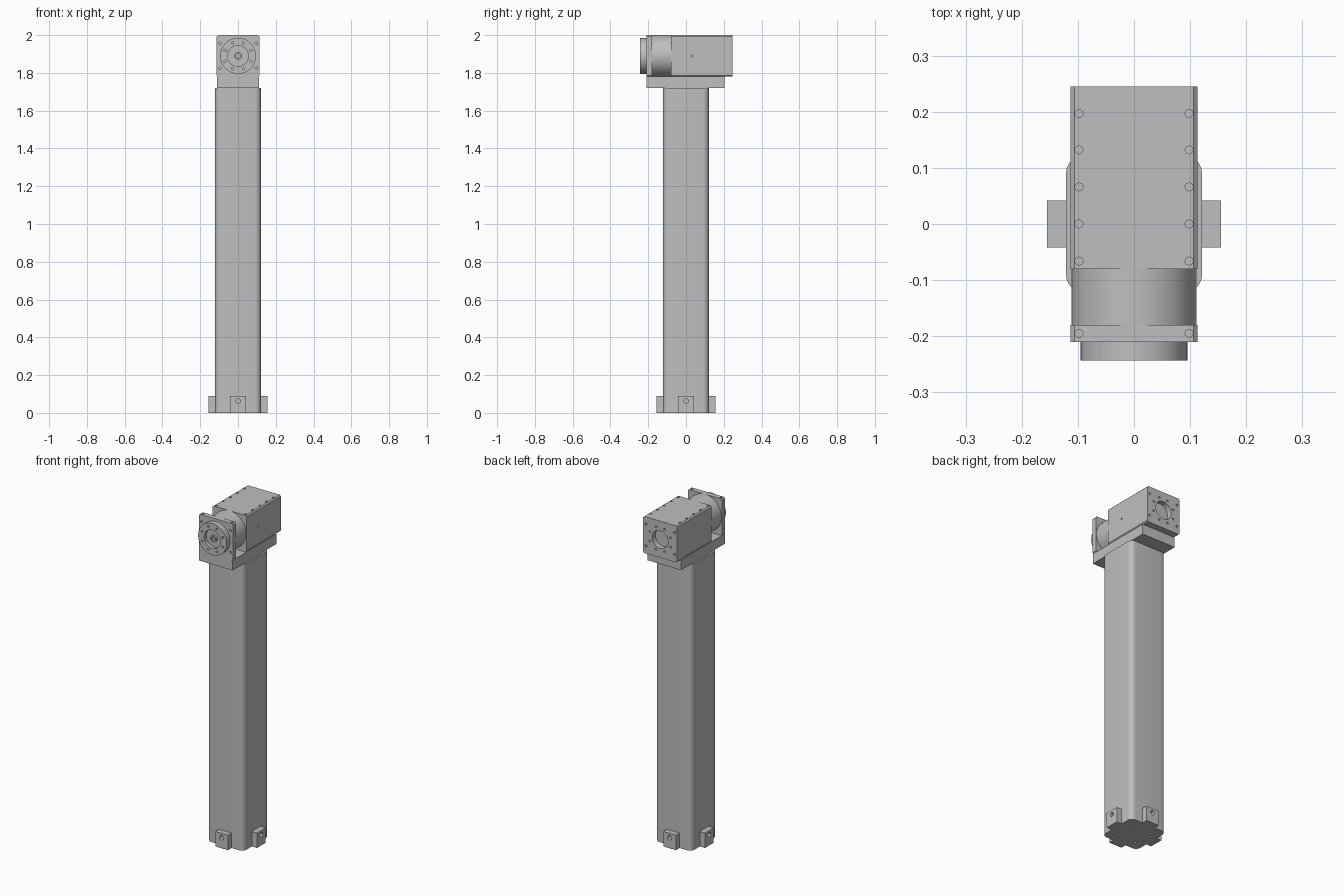
import bpy, bmesh, math
from mathutils import Matrix, Vector

cube = bpy.data.objects.get("Cube")
if cube:
    bpy.data.objects.remove(cube)

metal = bpy.data.materials.new("grey metal")
metal.use_nodes = True
GREY = (0.52, 0.52, 0.52, 1)
metal.diffuse_color = GREY
metal.node_tree.nodes["Principled BSDF"].inputs["Base Color"].default_value = GREY


def make(name, bm):
    bmesh.ops.recalc_face_normals(bm, faces=bm.faces)
    mesh = bpy.data.meshes.new(name)
    bm.to_mesh(mesh)
    bm.free()
    mesh.materials.append(metal)
    ob = bpy.data.objects.new(name, mesh)
    bpy.context.collection.objects.link(ob)
    return ob


def box(name, lo, hi, axis=None, bevel=0, segments=1):
    """Box between two corners, with the edges along one axis bevelled."""
    lo, hi = Vector(lo), Vector(hi)
    bm = bmesh.new()
    bmesh.ops.create_cube(bm, size=1)
    bmesh.ops.scale(bm, vec=hi - lo, verts=bm.verts)
    bmesh.ops.translate(bm, vec=(lo + hi) / 2, verts=bm.verts)
    if bevel:
        edges = [e for e in bm.edges
                 if abs((e.verts[0].co - e.verts[1].co).normalized()[axis]) > 0.9]
        bmesh.ops.bevel(bm, geom=edges, offset=bevel, segments=segments,
                        profile=0.5, affect='EDGES')
    return make(name, bm)


def add_rod(bm, centre, axis, radius, length, sides):
    turn = Vector((0, 0, 1)).rotation_difference(Vector(axis)).to_matrix().to_4x4()
    bmesh.ops.create_cone(bm, cap_ends=True, segments=sides, radius1=radius,
                          radius2=radius, depth=length,
                          matrix=Matrix.Translation(centre) @ turn)


def cylinder(name, y0, y1, radius, sides=64):
    bm = bmesh.new()
    add_rod(bm, (0, (y0 + y1) / 2, AXIS_Z), (0, 1, 0), radius, y1 - y0, sides)
    return make(name, bm)


def drill(ob, holes):
    """Cut holes given as (mouth centre, axis, radius, depth)."""
    bm = bmesh.new()
    for centre, axis, radius, depth in holes:
        add_rod(bm, centre, axis, radius, depth * 2, 48 if radius > 0.03 else 16)
    cutter = make("hole_cutter", bm)
    cutter.hide_render = True
    mod = ob.modifiers.new("holes", 'BOOLEAN')
    mod.object = cutter
    mod.solver = 'EXACT'
    bpy.context.view_layer.objects.active = ob
    bpy.ops.object.modifier_apply(modifier=mod.name)
    bpy.data.objects.remove(cutter)


def ring(y, radius, hole, depth, count=8):
    angles = [(i + 0.5) * math.tau / count for i in range(count)]
    return [((radius * math.cos(a), y, AXIS_Z + radius * math.sin(a)), Y, hole, depth)
            for a in angles]


X, Y, Z = (1, 0, 0), (0, 1, 0), (0, 0, 1)
AXIS_Z = 1.89
TOP = 2.0
HALF = 0.113
SIGNS = (-1, 1)

# Column with rounded corners and holes underneath
column = box("column", (-0.121, -0.121, 0), (0.121, 0.121, 1.72), 2, 0.03, 8)
drill(column, [((sx * 0.062, sy * 0.062, 0), Z, 0.007, 0.03)
               for sx in SIGNS for sy in SIGNS])

# Four drilled foot blocks around the base
for i, side in enumerate(("right", "back", "left", "front")):
    foot = box("foot_" + side, (0.115, -0.042, 0), (0.155, 0.042, 0.09))
    drill(foot, [((0.155, 0, 0.063), X, 0.013, 0.03)])
    foot.data.transform(Matrix.Rotation(math.pi - i * math.pi / 2, 4, 'Z'))

# Saddle plate on top of the column
box("saddle_plate", (-0.111, -0.21, 1.72), (0.111, 0.205, 1.78))

# Drive housing with screw holes along the top, back and side
housing = box("drive_housing", (-HALF, -0.08, 1.78), (HALF, 0.245, TOP), 1, 0.007)
holes = [((s * 0.098, y, TOP), Z, 0.007, 0.012)
         for s in SIGNS for y in (-0.066, 0, 0.066, 0.132, 0.197)]
holes += [((sx * 0.095, 0.245, AXIS_Z + sz * 0.066), Y, 0.007, 0.012)
          for sx in SIGNS for sz in SIGNS]
holes += ring(0.245, 0.074, 0.006, 0.012)
holes += [((0, 0.245, AXIS_Z), Y, 0.053, 0.03), ((HALF, 0.03, AXIS_Z), X, 0.005, 0.012)]
drill(housing, holes)

# Round neck between the housing and the flange
cylinder("neck", -0.18, -0.08, 0.11, 96)

# Square front flange
flange = box("front_flange", (-HALF, -0.21, 1.78), (HALF, -0.18, TOP), 1, 0.007)
holes = [((sx * 0.097, -0.21, AXIS_Z + sz * 0.066), Y, 0.007, 0.012)
         for sx in SIGNS for sz in SIGNS]
holes += [((s * 0.098, -0.195, TOP), Z, 0.007, 0.01) for s in SIGNS]
drill(flange, holes)

# Output disc with a recess, screw circle and hollow shaft
disc = cylinder("output_disc", -0.243, -0.205, 0.095)
drill(disc, ring(-0.243, 0.074, 0.006, 0.012) + [((0, -0.243, AXIS_Z), Y, 0.055, 0.02)])
shaft = cylinder("output_shaft", -0.236, -0.215, 0.02, 32)
drill(shaft, [((0, -0.236, AXIS_Z), Y, 0.012, 0.015)])

# Smooth the round surfaces, keep edges crisp
for ob in bpy.context.scene.objects:
    ob.select_set(ob.type == 'MESH')
bpy.context.view_layer.objects.active = column
bpy.ops.object.shade_smooth_by_angle(angle=math.radians(30))
